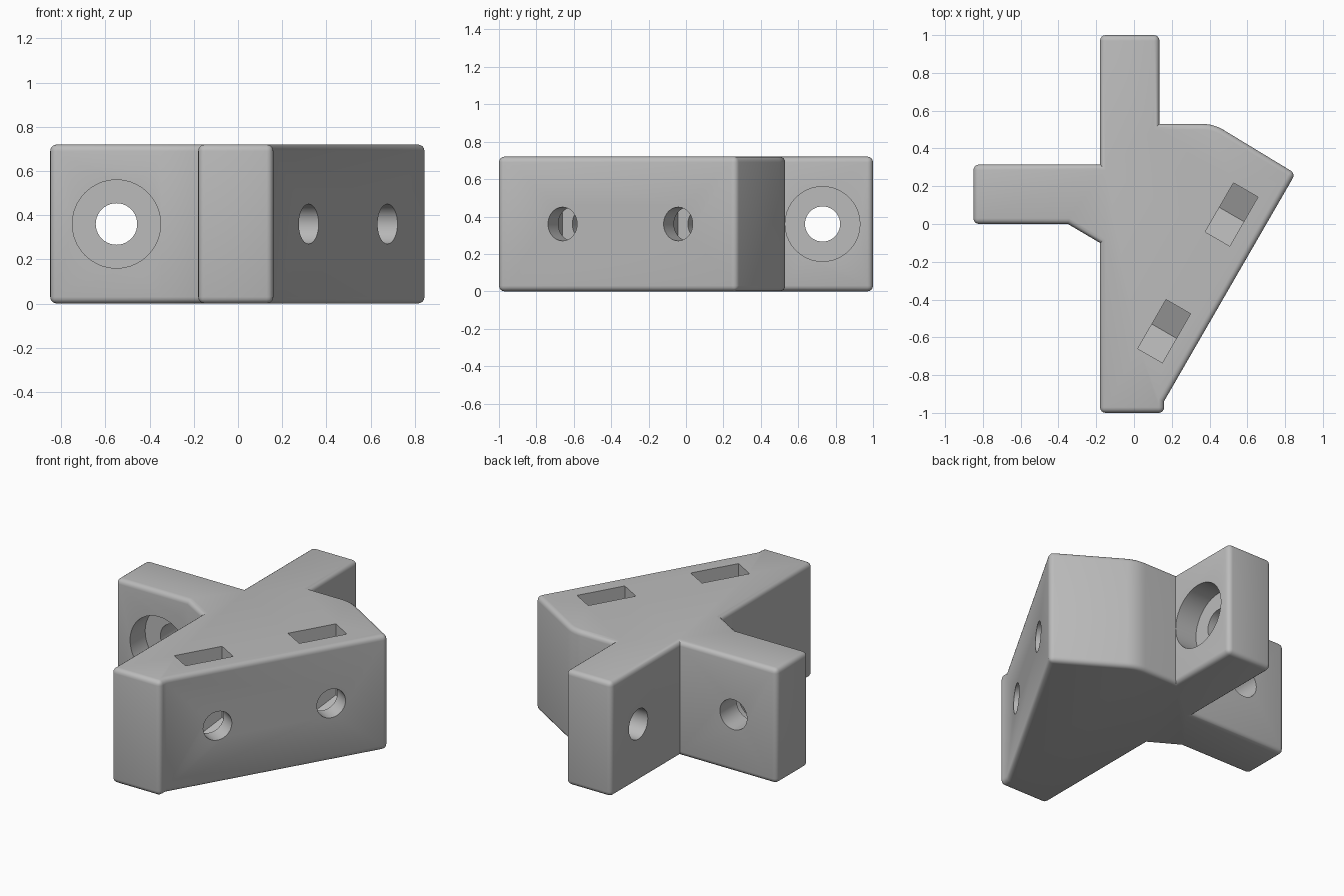
import bpy, bmesh
from math import pi, radians, sin, cos
from mathutils import Vector, Matrix

HEIGHT, MID = 0.72, 0.36
old = bpy.data.objects.get("Cube")
if old:
    bpy.data.objects.remove(old, do_unlink=True)

grey = bpy.data.materials.new("plain grey")
grey.use_nodes = True
colour = (0.5, 0.5, 0.5, 1)
grey.diffuse_color = colour
grey.node_tree.nodes["Principled BSDF"].inputs["Base Color"].default_value = colour


def new_object(name, bm):
    bmesh.ops.recalc_face_normals(bm, faces=bm.faces)
    mesh = bpy.data.meshes.new(name)
    bm.to_mesh(mesh)
    bm.free()
    mesh.materials.append(grey)
    obj = bpy.data.objects.new(name, mesh)
    bpy.context.collection.objects.link(obj)
    return obj


# Bracket outline, with a short arc leading into the sloped shoulder
arc = [(0.36 + 0.22 * sin(radians(a)), 0.31 + 0.22 * cos(radians(a))) for a in range(0, 31, 6)]
outline = [(-0.18, -1), (0.16, -1), (0.16, -0.937), (0.855, 0.267)] + arc[::-1] + [
    (0.135, 0.53), (0.135, 1), (-0.18, 1), (-0.18, 0.315), (-0.85, 0.315),
    (-0.85, 0), (-0.35, 0), (-0.18, -0.1)]
bm = bmesh.new()
base = bm.faces.new([bm.verts.new((x, y, 0)) for x, y in outline])
top = bmesh.ops.extrude_face_region(bm, geom=[base])["geom"]
bmesh.ops.translate(bm, vec=(0, 0, HEIGHT), verts=[v for v in top if isinstance(v, bmesh.types.BMVert)])
bmesh.ops.recalc_face_normals(bm, faces=bm.faces)

# Round the outer edges and leave the inner corners sharp
outer = [e for e in bm.edges if e.calc_face_angle_signed() > radians(20)]
bmesh.ops.bevel(bm, geom=outer, offset=0.03, segments=4, profile=0.5, affect='EDGES')
bracket = new_object("corner_bracket", bm)


def cut(name, centre, axis, radius, depth, sides=40):
    """Subtract a prism centred on a point and running along a horizontal axis."""
    axis = Vector(axis).normalized()
    up = Vector((0, 0, 1))
    turn = Matrix((up, axis.cross(up), axis)).transposed().to_4x4()
    bm = bmesh.new()
    bmesh.ops.create_cone(bm, cap_ends=True, segments=sides, radius1=radius, radius2=radius,
                          depth=depth, matrix=Matrix.Translation(centre) @ turn)
    if sides == 6:
        # Point the hexagon downwards and stretch its upper half out through the top
        bmesh.ops.rotate(bm, verts=bm.verts, cent=centre,
                         matrix=Matrix.Rotation(nut_turn(bm, centre, axis), 3, axis))
        for v in bm.verts:
            if v.co.z > MID + 0.01:
                v.co.z += HEIGHT
    cutter = new_object(name, bm)
    cutter.hide_render = True
    mod = bracket.modifiers.new(name, 'BOOLEAN')
    mod.operation, mod.solver, mod.object = 'DIFFERENCE', 'EXACT', cutter
    bpy.context.view_layer.objects.active = bracket
    bpy.ops.object.modifier_apply(modifier=name)
    bpy.data.objects.remove(cutter, do_unlink=True)


def nut_turn(bm, centre, axis):
    """Angle that puts one hexagon corner straight below the centre."""
    lowest = min(v.co.z for v in bm.verts)
    radius = max((v.co - centre - axis * (v.co - centre).dot(axis)).length for v in bm.verts)
    return 0 if MID - lowest > radius * 0.99 else pi / 6


# Screw holes and counterbores in the two arms
side_hole, back_hole = Vector((-0.55, 0.16, MID)), Vector((0, 0.73, MID))
cut("side_arm_hole", side_hole, (0, 1, 0), 0.094, 1)
cut("side_arm_counterbore", Vector((-0.55, -0.05, MID)), (0, 1, 0), 0.2, 0.4)
cut("back_arm_hole", back_hole, (1, 0, 0), 0.094, 1)
cut("back_arm_counterbore", Vector((0.185, 0.73, MID)), (1, 0, 0), 0.2, 0.4)

# Screw holes and nut slots in the long sloped face
normal = Vector((cos(pi / 6), -sin(pi / 6), 0))
for label, x, y in (("front", 0.32, -0.66), ("rear", 0.677, -0.042)):
    face_point = Vector((x, y, MID))
    cut(label + "_screw_hole", face_point - normal * 0.15, normal, 0.09, 0.5)
    cut(label + "_nut_slot", face_point - normal * 0.185, normal, 0.173, 0.15, 6)

bpy.ops.object.select_all(action='DESELECT')
bracket.select_set(True)
bpy.context.view_layer.objects.active = bracket
bpy.ops.object.shade_smooth_by_angle(angle=radians(30))
